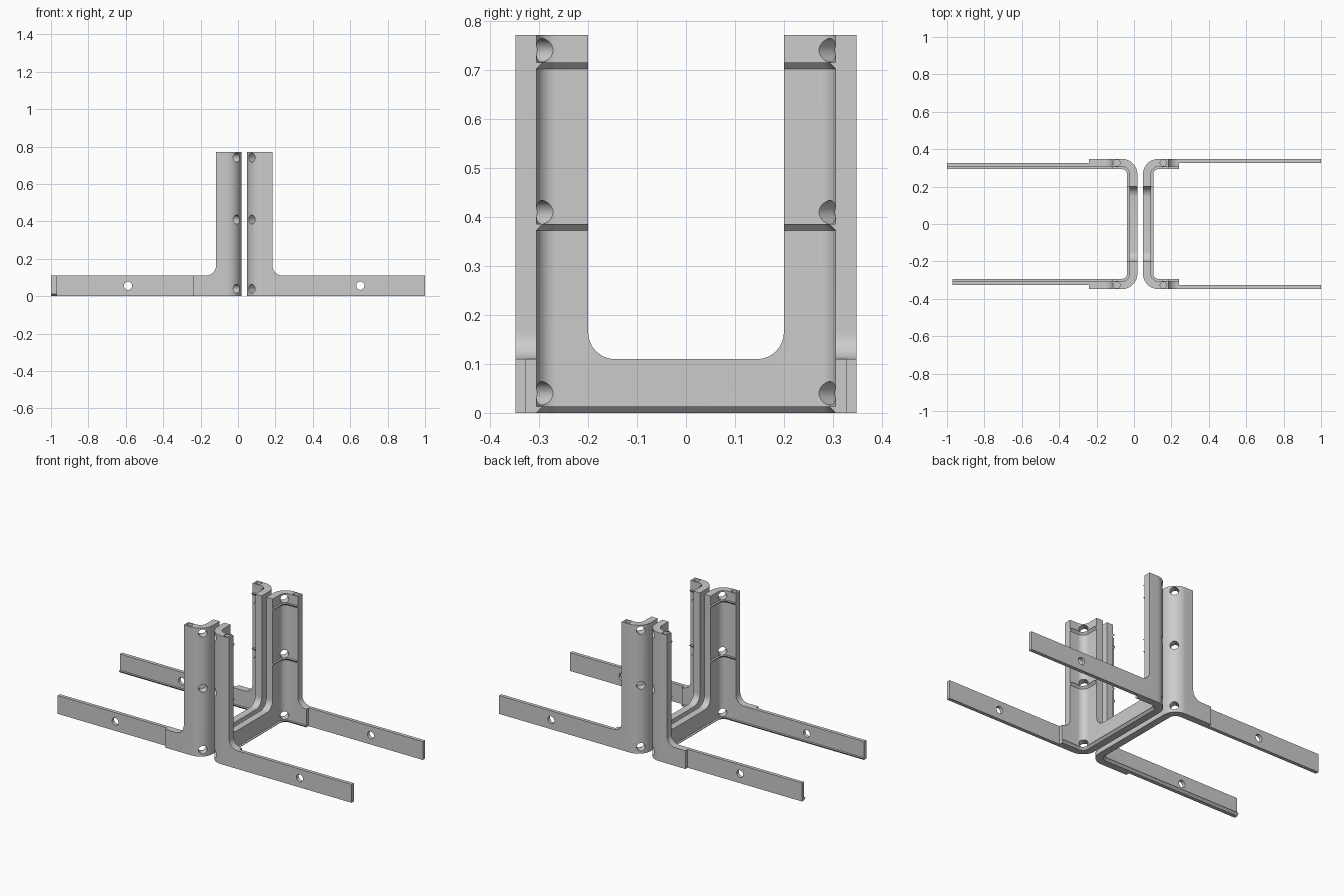
import bpy, bmesh, math
from math import sin, cos, pi
from mathutils import Vector, Matrix

cube = bpy.data.objects.get("Cube")
if cube:
    bpy.data.objects.remove(cube, do_unlink=True)

grey = bpy.data.materials.new("plain grey")
grey.use_nodes = True
grey.diffuse_color = (0.6, 0.6, 0.6, 1)
grey.node_tree.nodes["Principled BSDF"].inputs["Base Color"].default_value = (0.6, 0.6, 0.6, 1)

HALF = 0.348      # half depth over the outer faces
WALL = 0.042      # wall thickness
CORNER = 0.082    # outer corner radius in plan
BASE = 0.11       # height of the low parts
TOP = 0.772       # height of the posts
FILLET = 0.055
LIP = 0.013


def finish(name, bm):
    bmesh.ops.recalc_face_normals(bm, faces=bm.faces)
    mesh = bpy.data.meshes.new(name)
    bm.to_mesh(mesh)
    bm.free()
    mesh.materials.append(grey)
    obj = bpy.data.objects.new(name, mesh)
    bpy.context.collection.objects.link(obj)
    return obj


def prism(name, loop, push):
    """Extrude a closed loop of points along a vector."""
    rails = [[Vector(p), Vector(p) + Vector(push)] for p in loop]
    return sweep(name, rails)


def sweep(name, rails):
    """Closed section running along matching rails, with capped ends."""
    bm = bmesh.new()
    rows = [[bm.verts.new(p) for p in rail] for rail in rails]
    for a, b in zip(rows, rows[1:] + rows[:1]):
        for i in range(len(a) - 1):
            bm.faces.new((a[i], a[i + 1], b[i + 1], b[i]))
    for end in (0, -1):
        bm.faces.new([row[end] for row in rows])
    return finish(name, bm)


def rod(centre, axis, radius, length):
    """Cylinder cutter along an axis."""
    bm = bmesh.new()
    turn = Vector(axis).to_track_quat("Z", "Y").to_matrix().to_4x4()
    bmesh.ops.create_cone(bm, cap_ends=True, segments=32, radius1=radius, radius2=radius,
                          depth=length, matrix=Matrix.Translation(centre) @ turn)
    return finish("hole_cutter", bm)


def cut(obj, tools):
    """Subtract the tools for good, then shade smooth with sharp edges."""
    for tool in tools:
        tool.hide_render = True
        mod = obj.modifiers.new("cut", "BOOLEAN")
        mod.operation, mod.object, mod.solver = "DIFFERENCE", tool, "MANIFOLD"
    graph = bpy.context.evaluated_depsgraph_get()
    mesh = bpy.data.meshes.new_from_object(obj.evaluated_get(graph))
    obj.modifiers.clear()
    obj.data = mesh
    for tool in tools:
        bpy.data.objects.remove(tool, do_unlink=True)
    for poly in mesh.polygons:
        poly.use_smooth = True
    mesh.set_sharp_from_angle(angle=math.radians(30))


def arc(cx, cy, r, start, stop, n=12):
    angles = [start + (stop - start) * i / n for i in range(n + 1)]
    return [(cx + r * cos(a), cy + r * sin(a)) for a in angles]


def channel_path(off, end):
    """Plan path along one flange, the web and the other flange."""
    half = [(end, HALF - off)] + arc(CORNER, HALF - CORNER, CORNER - off, pi / 2, pi)
    return half + [(u, -y) for u, y in reversed(half)]


def bracket(side, s, x0, post, end):
    def at(u, y, z):
        return Vector((x0 + s * u, y, z))

    # Upright channel whose wall section carries three chamfered ledges
    section = [(0, TOP), (0, 0), (WALL, 0), (WALL + LIP, LIP), (WALL, LIP)]
    for z in (0.373, 0.703):
        section += [(WALL, z), (WALL + LIP, z + LIP), (WALL, z + LIP)]
    section.append((WALL, TOP))
    body = sweep(side + "_bracket", [[at(u, y, z) for u, y in channel_path(off, end)]
                                     for off, z in section])

    # Open the web and flanges above the low base, leaving corner posts
    opening = arc(-0.2 + FILLET, BASE + FILLET, FILLET, pi, 1.5 * pi)
    opening += [(-y, z) for y, z in reversed(opening)]
    opening = [(-0.2, 1)] + opening + [(0.2, 1)]
    tools = [prism("web_cutter", [at(-0.05, y, z) for y, z in opening], (s * 0.17, 0, 0))]
    step = [(post, 1)] + arc(post + FILLET, BASE + FILLET, FILLET, pi, 1.5 * pi)
    step += [(end + 0.1, BASE), (end + 0.1, 1)]
    tools.append(prism("flange_cutter", [at(u, -1, z) for u, z in step], (0, 2, 0)))

    # Diagonal corner holes and small sockets in the post tops
    for f in (-1, 1):
        for z in (0.04, 0.41, 0.741):
            tools.append(rod(at(0.04, f * (HALF - 0.04), z), (s, -f, 0), 0.024, 0.2))
        tools.append(rod(at(0.109, f * (HALF - WALL / 2), TOP), (0, 0, 1), 0.017, 0.06))
    cut(body, tools)


def arm(name, f, start, stop, section, hole_x):
    """Long flat arm with one hole."""
    obj = prism(name, [(start, f * y, z) for y, z in section], (stop - start, 0, 0))
    cut(obj, [rod((hole_x, f * 0.327, 0.056), (0, 1, 0), 0.022, 0.2)])


bracket("right", -1, 0.018, 0.135, 0.258)
bracket("left", 1, 0.048, 0.136, 0.192)

# Arms: the left pair sits outside, the right pair sits inside and carries the ledge
mid, inner = HALF - WALL / 2, HALF - WALL
outer_section = [(HALF, 0), (HALF, BASE), (mid, BASE), (mid, 0)]
inner_section = [(mid, 0), (mid, BASE), (inner, BASE), (inner, LIP), (inner - LIP, LIP), (inner, 0)]
for f, where, tip in ((-1, "front", -0.97), (1, "back", -1.0)):
    arm("left_" + where + "_arm", f, 0.24, 1.0, outer_section, 0.654)
    arm("right_" + where + "_arm", f, -0.24, tip, inner_section, -0.588)
